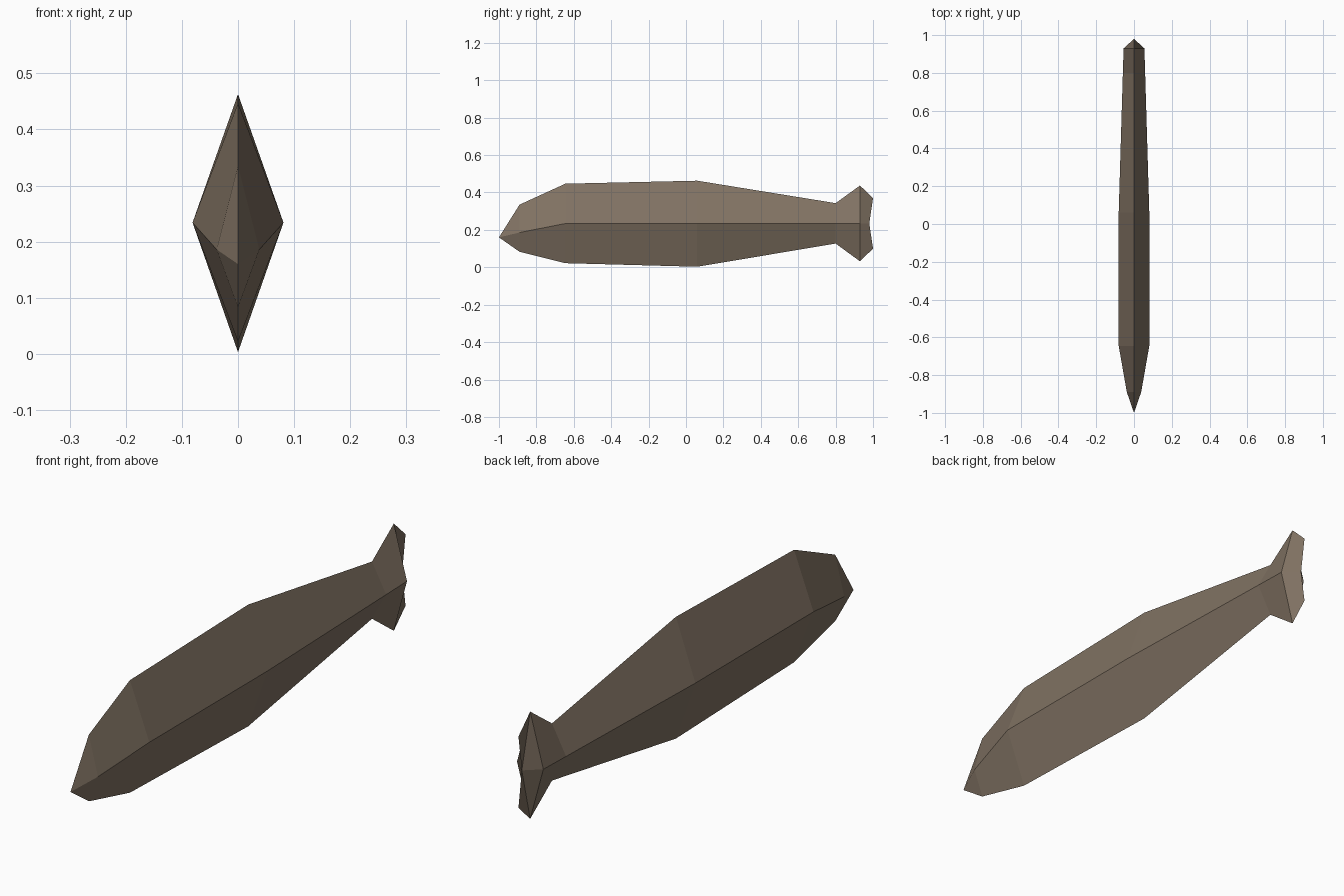
import bpy, bmesh

if "Cube" in bpy.data.objects:
    bpy.data.objects.remove(bpy.data.objects["Cube"])

# One flat body colour
mat = bpy.data.materials.new("grey brown")
mat.diffuse_color = (0.22, 0.17, 0.125, 1)
mat.use_nodes = True
mat.node_tree.nodes["Principled BSDF"].inputs["Base Color"].default_value = mat.diffuse_color

# Diamond cross-sections: y, top z, side z, bottom z, half width
SECTIONS = [
    (-0.89, 0.335, 0.186, 0.083, 0.038),   # head
    (-0.645, 0.447, 0.234, 0.022, 0.081),  # shoulder
    (0.06, 0.463, 0.234, 0.003, 0.081),    # belly
    (0.80, 0.343, 0.234, 0.127, 0.059),    # tail root
    (0.93, 0.437, 0.234, 0.032, 0.055),    # tail fin
]

bm = bmesh.new()
rings = [[bm.verts.new(p) for p in ((0, y, top), (w, y, mid), (0, y, bot), (-w, y, mid))]
         for y, top, mid, bot, w in SECTIONS]
nose = bm.verts.new((0, -1, 0.16))

# Body skin between sections, with the nose fan
for i in range(4):
    j = (i + 1) % 4
    bm.faces.new((nose, rings[0][i], rings[0][j]))
    for a, b in zip(rings, rings[1:]):
        bm.faces.new((a[i], b[i], b[j], a[j]))

# Notched trailing edge of the tail
t_top, t_mid, t_bot = (bm.verts.new((0, y, z)) for y, z in ((1, 0.37), (0.98, 0.234), (1, 0.10)))
top, right, bottom, left = rings[-1]
for side in (right, left):
    bm.faces.new((top, side, t_mid, t_top))
    bm.faces.new((bottom, side, t_mid, t_bot))

bmesh.ops.recalc_face_normals(bm, faces=bm.faces[:])
mesh = bpy.data.meshes.new("fish_body")
bm.to_mesh(mesh)
bm.free()
mesh.materials.append(mat)
fish = bpy.data.objects.new("fish_body", mesh)
bpy.context.collection.objects.link(fish)
